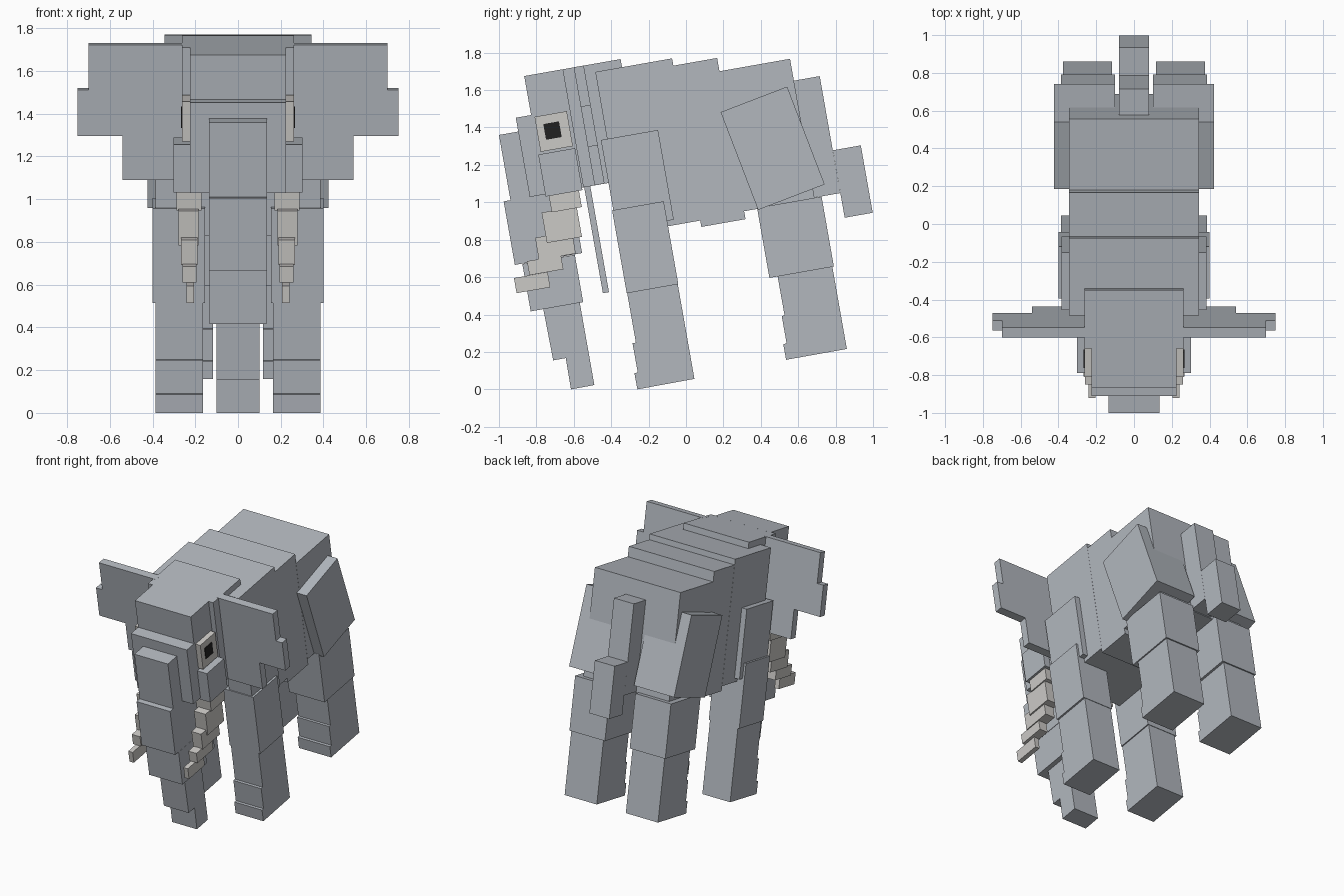
import bpy, bmesh
from math import sin, cos, radians


def material(name, rgb):
    m = bpy.data.materials.new(name)
    m.diffuse_color = (*rgb, 1)
    return m


GREY = material("grey_hide", (0.445, 0.474, 0.515))
IVORY = material("ivory", (0.60, 0.585, 0.565))
BLACK = material("pupil_black", (0.015, 0.015, 0.015))


def prism(name, outline, x0, x1, mat=GREY, mirror=False):
    """Extrude a side outline of (y, z) points from x0 to x1."""
    bm = bmesh.new()
    face = bm.faces.new([bm.verts.new((x0, y, z)) for y, z in outline])
    ext = bmesh.ops.extrude_face_region(bm, geom=[face])
    moved = [v for v in ext["geom"] if isinstance(v, bmesh.types.BMVert)]
    bmesh.ops.translate(bm, verts=moved, vec=(x1 - x0, 0, 0))
    bmesh.ops.recalc_face_normals(bm, faces=bm.faces)
    mesh = bpy.data.meshes.new(name)
    bm.to_mesh(mesh)
    bm.free()
    mesh.materials.append(mat)
    obj = bpy.data.objects.new(name, mesh)
    bpy.context.collection.objects.link(obj)
    if mirror:
        obj.modifiers.new("mirror", "MIRROR").use_mirror_merge = False
    return obj


def block(name, y, z, length, height, x0, x1, mat=GREY, mirror=False, tilt=10):
    """Tilted box hung from its upper front edge at (y, z)."""
    c, s = cos(radians(tilt)), sin(radians(tilt))
    pts = [(y + u * c + v * s, z + u * s - v * c)
           for u, v in ((0, 0), (length, 0), (length, height), (0, height))]
    return prism(name, pts, x0, x1, mat, mirror)


def pair(name, *args, mat=GREY, tilt=10):
    return block(name, *args, mat=mat, mirror=True, tilt=tilt)


# Torso in three stepped sections
block("chest", -0.485, 1.697, 0.417, 0.88, -0.345, 0.345)
block("belly", -0.07, 1.73, 0.24, 0.875, -0.344, 0.344)
block("rump", 0.175, 1.70, 0.387, 0.76, -0.345, 0.345)

# Tail
block("tail_base", 0.575, 1.65, 0.142, 0.635, -0.08, 0.08)
block("tail_tip", 0.785, 1.278, 0.152, 0.366, -0.08, 0.08)

# Head, snout and throat flap
block("head_front", -0.865, 1.675, 0.22, 0.641, -0.225, 0.225)
block("head_back", -0.66, 1.711, 0.315, 0.641, -0.262, 0.262)
block("snout", -0.91, 1.452, 0.12, 0.43, -0.225, 0.225)
pair("cheek", -0.79, 1.255, 0.20, 0.228, 0.20, 0.303)
block("throat_flap", -0.545, 1.085, 0.033, 0.58, -0.10, 0.10)

# Eyes
pair("eye_white", -0.81, 1.457, 0.175, 0.19, 0.21, 0.263, mat=IVORY)
pair("pupil", -0.763, 1.418, 0.085, 0.085, 0.258, 0.267, mat=BLACK)

# Ears: three stacked steps of one thin tilted plate
S, C = sin(radians(10)), cos(radians(10))
drop = 0.0
for name, reach, tall in (("ear_top", 0.70, 0.213), ("ear_middle", 0.75, 0.22),
                          ("ear_bottom", 0.54, 0.208)):
    pair(name, -0.60 + drop * S, 1.722 - drop * C, 0.054, tall, 0.24, reach)
    drop += tall

# Trunk
block("trunk_top", -1.0, 1.36, 0.30, 0.365, -0.135, 0.135)
block("trunk_middle", -0.975, 1.005, 0.365, 0.345, -0.135, 0.135)
block("trunk_lower", -0.875, 0.67, 0.285, 0.257, -0.134, 0.134)
prism("trunk_tip", [(-0.765, 0.44), (-0.71, 0.155), (-0.643, 0.167),
                    (-0.615, 0.0), (-0.49, 0.023), (-0.57, 0.475)], -0.1, 0.1)

# Tusks: stepped blocks curving forward
for i, t in enumerate(((-0.735, 1.045, 0.163, 0.10, 0.17, 0.287),
                       (-0.772, 0.945, 0.19, 0.165, 0.185, 0.278),
                       (-0.807, 0.81, 0.20, 0.12, 0.19, 0.267),
                       (-0.85, 0.685, 0.184, 0.076, 0.195, 0.26),
                       (-0.92, 0.595, 0.183, 0.082, 0.205, 0.24))):
    pair("tusk_%d" % (i + 1), *t, mat=IVORY)

# Front legs, with two toe ledges on the foot
pair("shoulder", -0.455, 1.333, 0.31, 0.487, 0.20, 0.385)
pair("front_upper_leg", -0.395, 0.957, 0.28, 0.45, 0.155, 0.40)
prism("front_foot", [(-0.315, 0.517), (-0.268, 0.25), (-0.286, 0.247),
                     (-0.258, 0.09), (-0.276, 0.087), (-0.26, 0.0),
                     (0.045, 0.056), (-0.044, 0.562)], 0.163, 0.387, mirror=True)

# Rear legs
pair("thigh", 0.185, 1.482, 0.381, 0.56, 0.10, 0.423, tilt=21)
pair("rear_shin", 0.38, 0.97, 0.35, 0.38, 0.10, 0.386)
prism("rear_foot", [(0.487, 0.62), (0.527, 0.395), (0.512, 0.392),
                    (0.538, 0.245), (0.52, 0.242), (0.535, 0.158),
                    (0.86, 0.216), (0.78, 0.67)], 0.117, 0.376, mirror=True)
